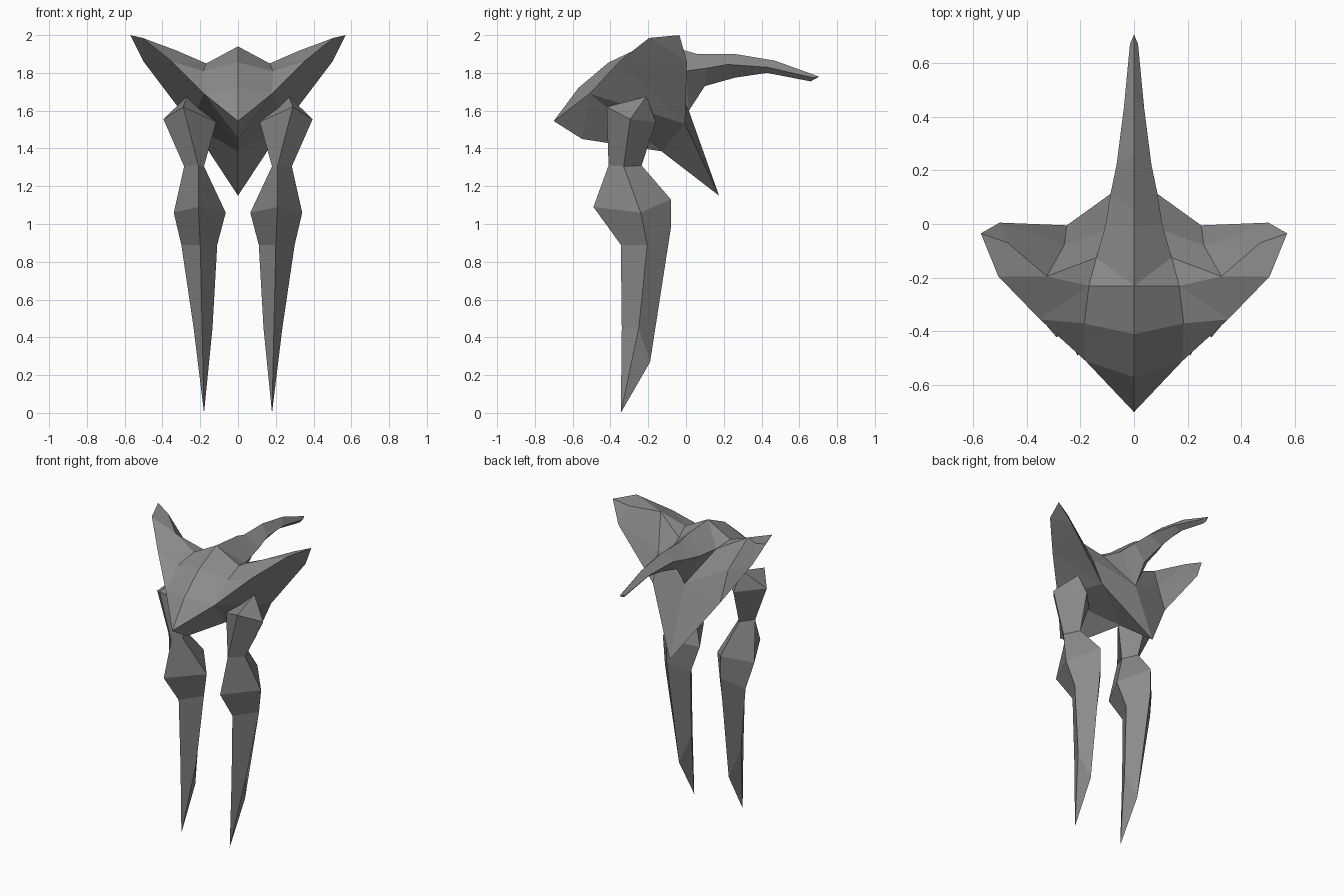
import bpy, bmesh

if "Cube" in bpy.data.objects:
    bpy.data.objects.remove(bpy.data.objects["Cube"])

grey = bpy.data.materials.new("hull_grey")
grey.diffuse_color = (0.26, 0.26, 0.26, 1)
grey.use_nodes = True
grey.node_tree.nodes["Principled BSDF"].inputs["Base Color"].default_value = grey.diffuse_color


def make(name, verts, faces, mirror_merge=False):
    """Flat shaded mesh, mirrored across x."""
    me = bpy.data.meshes.new(name)
    me.from_pydata(verts, [], faces)
    bm = bmesh.new()
    bm.from_mesh(me)
    mirrored = bmesh.ops.duplicate(bm, geom=bm.verts[:] + bm.edges[:] + bm.faces[:])["geom"]
    for v in mirrored:
        if isinstance(v, bmesh.types.BMVert):
            v.co.x = -v.co.x
    if mirror_merge:
        bmesh.ops.remove_doubles(bm, verts=bm.verts, dist=0.0005)
    bmesh.ops.recalc_face_normals(bm, faces=bm.faces)
    bm.to_mesh(me)
    bm.free()
    me.materials.append(grey)
    ob = bpy.data.objects.new(name, me)
    bpy.context.collection.objects.link(ob)
    return ob


def loft(rings, closed):
    """Join rings of equal length into quads."""
    n = len(rings[0])
    verts = [p for r in rings for p in r]
    faces = []
    for i in range(len(rings) - 1):
        for j in range(n if closed else n - 1):
            k = (j + 1) % n
            faces.append((i * n + j, i * n + k, i * n + n + k, i * n + n + j))
    return verts, faces


# Right half of the body: c = crest, s = shoulder, r = wing rim,
# w/k/p = wing ridge and hollow, u = belly, f = rear fin tip, t/v = tail root
P = {
    "c0": (0, -.70, 1.545), "c1": (0, -.57, 1.72), "c2": (0, -.41, 1.855),
    "c3": (0, -.23, 1.94), "c4": (0, -.01, 1.92),
    "s2": (.185, -.37, 1.81), "s3": (.168, -.23, 1.85), "s4": (.14, -.125, 1.82),
    "r1": (.18, -.51, 1.69), "r2": (.35, -.355, 1.86), "r3": (.505, -.195, 1.985),
    "r4": (.57, -.035, 2.0), "r5": (.50, .005, 1.86), "r6": (.25, -.005, 1.53),
    "w": (.325, -.195, 1.918), "k": (.47, -.07, 1.965), "p": (.26, -.08, 1.73),
    "u1": (0, -.55, 1.45), "u2": (0, -.13, 1.385), "f": (0, .175, 1.15),
    "t4": (.105, 0, 1.81), "v": (0, .015, 1.60),
}
F = """c0 r1 c1/c1 r1 s2 c2/c2 s2 s3 c3/c3 s3 s4/c3 s4 t4 c4
r1 r2 s2/r2 s3 s2/r2 w s3/r2 r3 w/r3 k w/r3 r4 k/w s4 s3
r4 r5 k/k r5 p/k p w/w p s4/p r5 r6/p r6 v/s4 p v/s4 v t4/v r6 f
c0 u1 r1/r1 u1 u2/r1 u2 r6/r1 r6 r2/r2 r6 r5/r2 r5 r3/r3 r5 r4/u2 f r6"""
names = list(P)
faces = [[names.index(a) for a in f.split()] for f in F.replace("\n", "/").split("/")]
make("winged_body", list(P.values()), faces, True)

# Curved tail: top, side and bottom point of each section
tail = [
    (P["c4"], P["t4"], P["v"]),
    ((0, .06, 1.90), (.088, .11, 1.825), (0, .10, 1.73)),
    ((0, .26, 1.90), (.065, .22, 1.845), (0, .26, 1.775)),
    ((0, .47, 1.865), (.038, .43, 1.83), (0, .43, 1.80)),
    ((0, .705, 1.78), (.015, .67, 1.775), (0, .66, 1.755)),
]
v, f = loft(tail, False)
f.append((12, 13, 14))
make("tail", v, f, True)

# Legs: front, outer, back and inner point of each section, down to a spike
leg = [
    ((.29, -.42, 1.62), (.395, -.295, 1.555), (.24, -.16, 1.54), (.115, -.29, 1.54)),
    ((.21, -.41, 1.31), (.285, -.33, 1.305), (.23, -.235, 1.31), (.18, -.33, 1.305)),
    ((.21, -.49, 1.09), (.34, -.24, 1.06), (.20, -.08, 1.13), (.065, -.24, 1.06)),
    ((.20, -.345, .89), (.30, -.205, .89), (.20, -.08, .98), (.11, -.205, .89)),
    ((.19, -.34, .45), (.235, -.25, .45), (.185, -.19, .27), (.135, -.25, .45)),
]
v, f = loft(leg, True)
hip, tip = len(v), len(v) + 1
v += [(.27, -.21, 1.675), (.18, -.345, 0)]
for j in range(4):
    k = (j + 1) % 4
    f += [(hip, k, j), (tip, 16 + j, 16 + k)]
make("legs", v, f)
